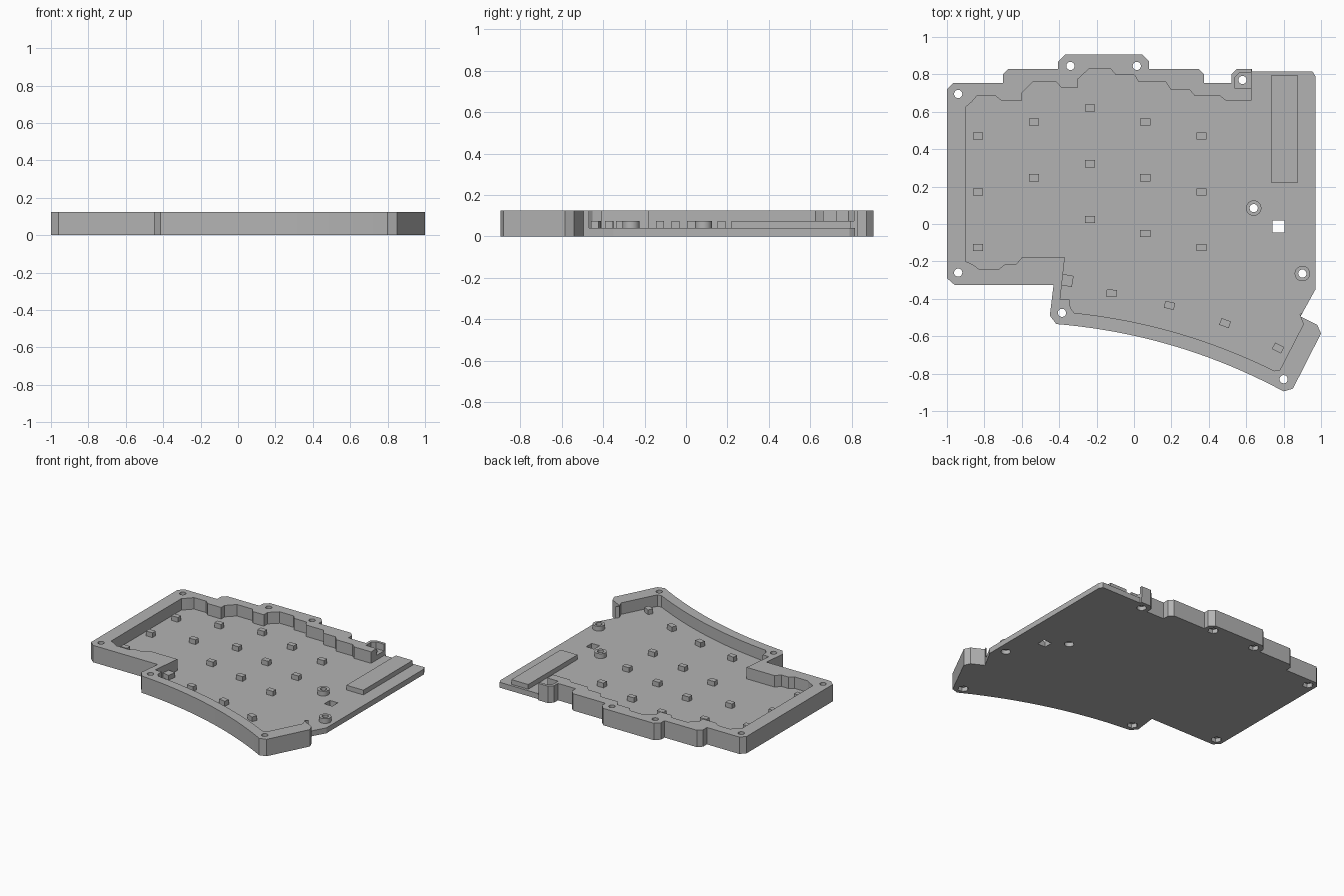
import bpy
import bmesh
import math
from mathutils import Matrix, Vector

if "Cube" in bpy.data.objects:
    bpy.data.objects.remove(bpy.data.objects["Cube"])

TOP, FLOOR, STEP = 0.125, 0.04, 0.075

grey = bpy.data.materials.new("plain grey")
grey.use_nodes = True
colour = (0.45, 0.45, 0.45, 1)
grey.diffuse_color = colour
grey.node_tree.nodes["Principled BSDF"].inputs["Base Color"].default_value = colour


def prism(name, outline, low, high):
    """Extrude a flat counter-clockwise outline between two heights."""
    bm = bmesh.new()
    face = bm.faces.new([bm.verts.new((x, y, low)) for x, y in outline])
    lifted = bmesh.ops.extrude_face_region(bm, geom=[face])["geom"]
    bmesh.ops.translate(bm, vec=(0, 0, high - low),
                        verts=[v for v in lifted if isinstance(v, bmesh.types.BMVert)])
    bmesh.ops.recalc_face_normals(bm, faces=bm.faces)
    mesh = bpy.data.meshes.new(name)
    bm.to_mesh(mesh)
    bm.free()
    mesh.materials.append(grey)
    obj = bpy.data.objects.new(name, mesh)
    bpy.context.collection.objects.link(obj)
    return obj


def ring(x, y, radius, sides):
    steps = [2 * math.pi * i / sides for i in range(sides)]
    return [(x + radius * math.cos(a), y + radius * math.sin(a)) for a in steps]


def rectangle(x, y, width, depth, degrees=0):
    turn = Matrix.Rotation(math.radians(degrees), 2)
    corners = [(-1, -1), (1, -1), (1, 1), (-1, 1)]
    return [tuple(Vector((x, y)) + turn @ Vector((a * width / 2, b * depth / 2)))
            for a, b in corners]


def bow(start, end, rise, steps=20):
    """Shallow arc from start to end, bulging to the left of travel."""
    a, b = Vector(start), Vector(end)
    side = Vector((a.y - b.y, b.x - a.x)).normalized()
    return [tuple(a.lerp(b, i / steps) + side * rise * 4 * (i / steps) * (1 - i / steps))
            for i in range(steps + 1)]


def combine(body, tool, operation):
    """Apply a boolean and discard the tool object."""
    tool.hide_render = True
    mod = body.modifiers.new("boolean", 'BOOLEAN')
    mod.operation, mod.solver, mod.object = operation, 'EXACT', tool
    with bpy.context.temp_override(object=body, active_object=body):
        bpy.ops.object.modifier_apply(modifier=mod.name)
    bpy.data.objects.remove(tool)


# Case: outer outline
outline = [(-1, -.29), (-.96, -.325), (-.43, -.325), (-.45, -.49)]
outline += bow((-.415, -.535), (.8, -.895), .066)
outline += [(.85, -.88), (1, -.585), (.98, -.54), (.89, -.495), (.97, -.35),
            (.97, .79), (.955, .815), (.63, .815), (.63, .83), (.55, .83),
            (.52, .8), (.52, .755), (.375, .755), (.375, .8), (.345, .83),
            (.08, .83), (.08, .87), (.045, .905), (-.37, .905), (-.405, .87),
            (-.405, .83), (-.67, .83), (-.7, .8), (-.7, .755), (-.965, .755),
            (-1, .72)]
body = prism("case_body", outline, 0, TOP)

# Pocket: stepped inner wall, open on the left side of the case
pocket = [(-.9, -.2), (-.865, -.215), (-.83, -.24), (-.72, -.24), (-.69, -.215),
          (-.63, -.215), (-.6, -.18), (-.37, -.18), (-.395, -.405), (-.345, -.405),
          (-.34, -.45)]
pocket += bow((-.32, -.475), (.75, -.785), .05)
pocket += [(.78, -.78), (.906, -.535), (.885, -.485), (1.1, -.3), (1.1, 1),
           (.628, 1), (.628, .66), (.49, .66), (.46, .685), (.325, .685),
           (.295, .72), (.195, .72), (.17, .76), (.025, .76), (0, .8), (-.1, .8),
           (-.125, .83), (-.24, .83), (-.3, .775), (-.3, .73), (-.39, .73),
           (-.415, .76), (-.54, .76), (-.6, .7), (-.6, .66), (-.71, .66),
           (-.74, .685), (-.84, .685), (-.865, .655), (-.9, .625)]
combine(body, prism("pocket_cutter", pocket, FLOOR, 1), 'DIFFERENCE')

# Recessed seat around the corner screw
seat = [(.54, .725), (.7, .725), (.7, .81), (.565, .81), (.54, .785)]
combine(body, prism("seat_cutter", seat, STEP, 1), 'DIFFERENCE')

# Screw bosses on the floor
bosses = [(.64, .085), (.9, -.265)]
for x, y in bosses:
    combine(body, prism("boss", ring(x, y, .041, 32), FLOOR / 2, STEP), 'UNION')

# Screw holes: nut pockets under the wall, round recesses under the bosses
wall_screws = [(-.94, .695), (-.34, .845), (.015, .845), (-.94, -.26),
               (-.385, -.475), (.8, -.83)]
low_screws = bosses + [(.58, .77)]
for spots, radius, sides in ((wall_screws, .037, 6), (low_screws, .032, 24)):
    for x, y in spots:
        combine(body, prism("hole_cutter", ring(x, y, .022, 24), -1, 1), 'DIFFERENCE')
        combine(body, prism("recess_cutter", ring(x, y, radius, sides), -1, FLOOR * .75),
                'DIFFERENCE')

# Square opening in the floor
combine(body, prism("window_cutter", rectangle(.772, -.013, .065, .065), -1, 1), 'DIFFERENCE')

# Raised pad beside the open edge
prism("raised_pad", rectangle(.804, .508, .138, .577), FLOOR - .005, STEP)

# Support pegs in columns
for x, top, count in ((-.835, .47, 3), (-.535, .545, 2), (-.235, .62, 3),
                      (.06, .545, 3), (.36, .47, 3)):
    for row in range(count):
        prism("support_peg", rectangle(x, top - row * .298, .054, .038), FLOOR - .005, STEP)

# Turned pegs following the curved wall
for x, y, degrees in ((-.12, -.37, -5), (.19, -.435, -13), (.487, -.53, -20), (.77, -.663, -27)):
    prism("turned_peg", rectangle(x, y, .054, .038, degrees), FLOOR - .005, STEP)
prism("wall_peg", rectangle(-.357, -.302, .06, .06, -10), FLOOR - .005, STEP)

# Flat faces with crisp edges, round holes smoothed
for obj in bpy.context.selected_objects:
    obj.select_set(False)
bpy.context.view_layer.objects.active = body
body.select_set(True)
bpy.ops.object.shade_smooth_by_angle(angle=math.radians(25))
